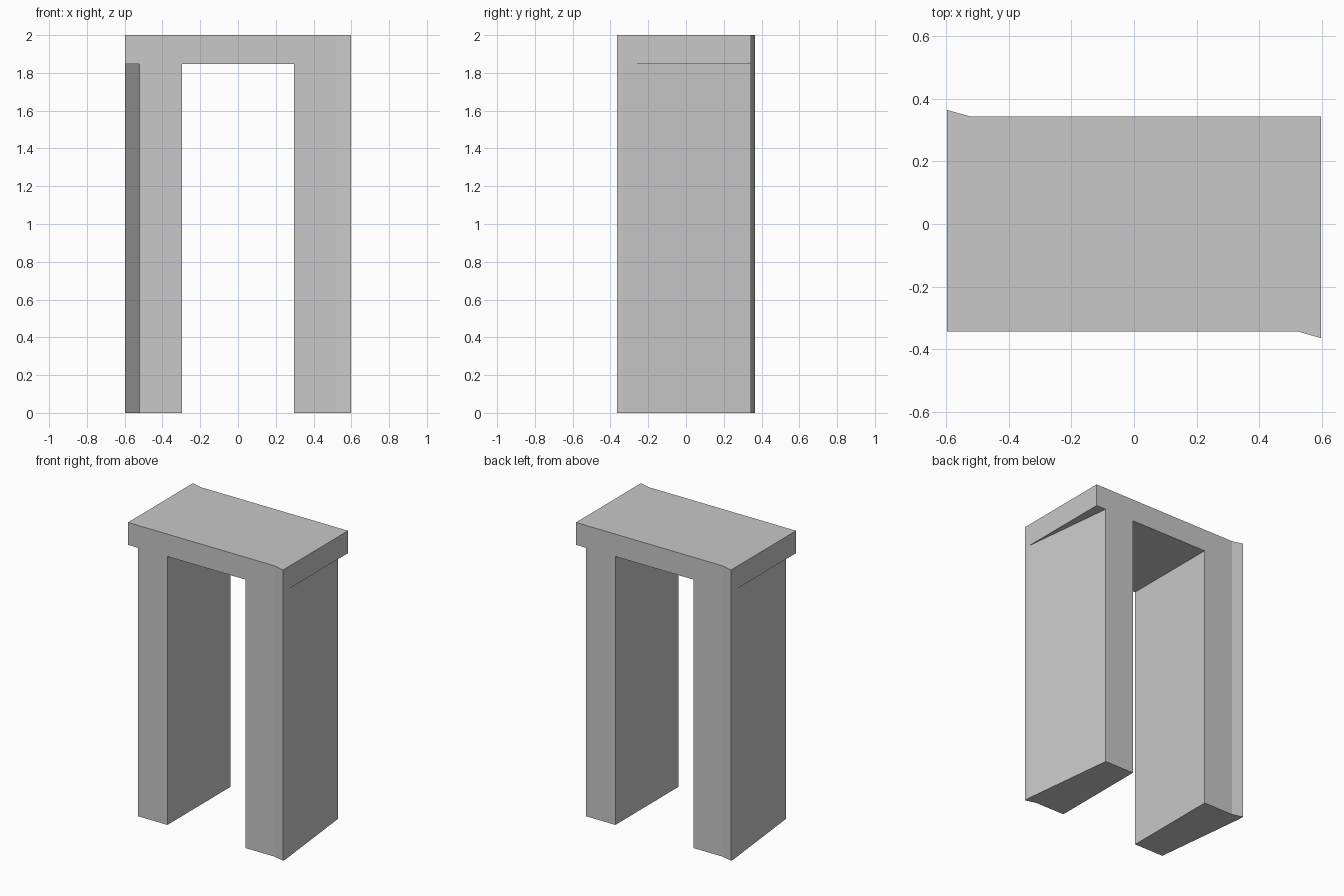
import bpy
import bmesh

cube = bpy.data.objects.get("Cube")
if cube:
    bpy.data.objects.remove(cube, do_unlink=True)

# Plain grey stone for every part
GREY = (0.58, 0.58, 0.58, 1.0)
stone = bpy.data.materials.new("grey stone")
stone.use_nodes = True
stone.diffuse_color = GREY
bsdf = next(n for n in stone.node_tree.nodes if n.type == "BSDF_PRINCIPLED")
bsdf.inputs["Base Color"].default_value = GREY

HALF_W = 0.597    # outer side
INNER = 0.297     # edge of the opening
SHOULDER = 0.522  # where the corner flare begins
HALF_D = 0.343    # front and back walls
FLARE = 0.364     # tip of the flared corner
LINTEL_Z, TOP_Z = 1.846, 2.0


def prism(name, outline, z0, z1):
    """Extrude a flat plan outline from z0 up to z1."""
    bm = bmesh.new()
    base = bm.faces.new([bm.verts.new((x, y, z0)) for x, y in outline])
    grown = bmesh.ops.extrude_face_region(bm, geom=[base], use_keep_orig=True)
    verts = [g for g in grown["geom"] if isinstance(g, bmesh.types.BMVert)]
    bmesh.ops.translate(bm, verts=verts, vec=(0, 0, z1 - z0))
    bmesh.ops.recalc_face_normals(bm, faces=bm.faces)
    mesh = bpy.data.meshes.new(name)
    bm.to_mesh(mesh)
    bm.free()
    mesh.materials.append(stone)
    obj = bpy.data.objects.new(name, mesh)
    bpy.context.collection.objects.link(obj)
    return obj


def half_turn(points):
    return [(-x, -y) for x, y in points]


# Legs: flared front corner, outer wall slanting inwards; the second is a half turn
leg = [(INNER, -HALF_D), (SHOULDER, -HALF_D), (HALF_W, -FLARE),
       (HALF_W, -0.33), (SHOULDER, HALF_D), (INNER, HALF_D)]
prism("left_leg", leg, 0, LINTEL_Z)
prism("right_leg", half_turn(leg), 0, LINTEL_Z)

# Lintel: straight slab sharing the two flared corners
side = [(SHOULDER, -HALF_D), (HALF_W, -FLARE), (HALF_W, HALF_D)]
prism("lintel", side + half_turn(side), LINTEL_Z, TOP_Z)
